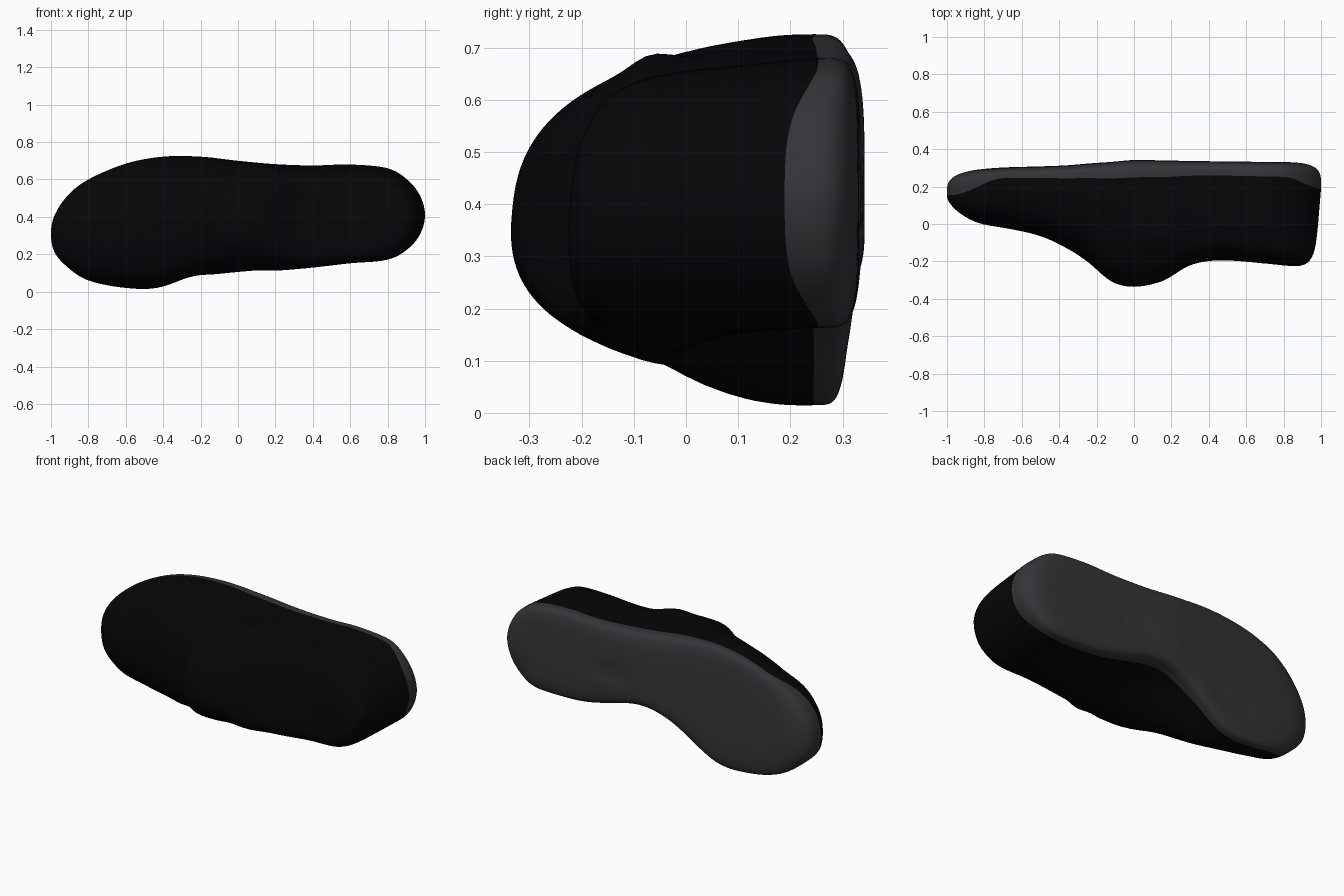
import bpy, bmesh, math
from mathutils import Vector

if "Cube" in bpy.data.objects:
    bpy.data.objects.remove(bpy.data.objects["Cube"])

# Footprint stations: x, lower edge z, upper edge z
FOOT = [(-1, .31, .31), (-.98, .21, .41), (-.91, .13, .515), (-.8, .06, .60), (-.6, .016, .685),
        (-.4, .0, .722), (-.2, .05, .722), (0, .08, .70), (.2, .10, .682), (.4, .125, .675),
        (.6, .15, .68), (.8, .17, .66), (.91, .23, .595), (.975, .31, .51), (1, .41, .41)]
# Side profile: x, front y, rear y, squareness of the section, sideways slope of the front
SIDE = [(-1, .06, .26, 2.4, 0), (-.95, .03, .275, 2.4, 0), (-.85, .0, .29, 2.5, 0),
        (-.7, -.02, .302, 2.5, 0), (-.5, -.065, .308, 2.4, .0), (-.35, -.135, .314, 2.3, .02),
        (-.25, -.20, .323, 2.3, .05), (-.12, -.305, .332, 2.4, .1), (0, -.333, .342, 2.5, .1),
        (.15, -.30, .34, 2.9, .1), (.3, -.205, .337, 5, .12), (.45, -.175, .335, 7, .13),
        (.7, -.195, .332, 7, .12), (.9, -.226, .33, 7, .08), (1, -.23, .325, 7, .06)]


def catmull(a, b, c, d, t):
    return [.5 * (2*q + (r-p)*t + (2*p-5*q+4*r-s)*t*t + (3*q-p-3*r+s)*t**3)
            for p, q, r, s in zip(a, b, c, d)]


def side(x):
    """Smooth (non-uniform Hermite) lookup in the side profile."""
    x = max(-1, min(1, x))
    last = len(SIDE) - 1
    i = next((k for k in range(last) if x <= SIDE[k+1][0]), last-1)
    slope = lambda k, c: ((SIDE[min(k+1, last)][c] - SIDE[max(k-1, 0)][c]) /
                          (SIDE[min(k+1, last)][0] - SIDE[max(k-1, 0)][0]))
    w = SIDE[i+1][0] - SIDE[i][0]
    t = (x-SIDE[i][0]) / w
    return [(2*t**3-3*t*t+1)*SIDE[i][c] + (t**3-2*t*t+t)*w*slope(i, c)
            + (3*t*t-2*t**3)*SIDE[i+1][c] + (t**3-t*t)*w*slope(i+1, c) for c in range(1, 5)]


def footprint(steps=6):
    flip = lambda p: (p[0], p[2], p[1])
    pts = [flip(FOOT[1])] + FOOT + [flip(FOOT[-2])]
    out = [catmull(*pts[i:i+4], k/steps) for i in range(len(FOOT)-1) for k in range(steps)]
    return out + [FOOT[-1]]


OUT = footprint()
LOOP = [(x, t, (b+t)/2) for x, b, t in OUT] + [(x, b, (b+t)/2) for x, b, t in OUT[-2:0:-1]]


def ramp(v):
    v = max(0, min(1, v))
    return v*v*(3-2*v)


def ring(a, front):
    """One contour; a runs from 0 at the side wall to 1 at the centre line."""
    verts = []
    for x, z, zc in LOOP:
        n = side(x)[2] if front else 4.5
        ang = a * math.pi / 2
        s = max(0, math.cos(ang)) ** (2/n)
        h = math.sin(ang) ** (2/n)
        nx = x * (1 - .3*(1-s))
        yf, yb, _, slope = side(nx)
        mid = yb - .025 - (yb-yf) * (.1 + .3*ramp((-.7-x)/.3) + .1*ramp((x-.8)/.2))
        nz = zc + s*(z-zc)
        if front:
            y = mid + (yf + slope*(nz-zc) - mid)*h
            if nx > .1 and z > zc:            # collar leans in on the upper side
                nz -= .035*h*s*(z-zc)/.25 * min(1, (nx-.1)/.2)
            if nx > .7:                       # heel leans in towards the collar
                nx -= .035*h*(nx-.7)/.3
        else:
            y = mid + (yb-mid)*h
            # shallow slot in the sole
            y -= .02*math.exp(-((nx-.25)/.12)**4 - ((nz-.42)/.03)**2)
        if z < zc:                            # arch: narrow waist of the sole
            nz += .17*s*math.exp(-((nx-.03)/(.36 if nx > .03 else .33))**2) * ramp((y+.08)/.36)
        else:                                 # small bump beside the tongue
            nz += .03*s*math.exp(-((nx-.1)/.1)**2 - ((y+.07)/.06)**2)
        verts.append(Vector((nx, y, nz)))
    return verts


def shell(name, front, colour, count=32):
    bm = bmesh.new()
    rings = [[bm.verts.new(v) for v in ring(k/count, front)] for k in range(count+1)]
    n = len(LOOP)
    for r, q in zip(rings, rings[1:]):
        for i in range(n):
            j = (i+1) % n
            bm.faces.new((r[i], r[j], q[j], q[i]))
    bmesh.ops.remove_doubles(bm, verts=bm.verts, dist=.0004)
    bmesh.ops.recalc_face_normals(bm, faces=bm.faces)
    # open shells: make the large face point outward
    s = sum(f.normal.y * f.calc_area() for f in bm.faces)
    if (s > 0) == front:
        bmesh.ops.reverse_faces(bm, faces=bm.faces)
    me = bpy.data.meshes.new(name)
    bm.to_mesh(me)
    bm.free()
    for p in me.polygons:
        p.use_smooth = True
    mat = bpy.data.materials.new(name + "_colour")
    mat.diffuse_color = colour
    mat.use_nodes = True
    mat.node_tree.nodes["Principled BSDF"].inputs["Base Color"].default_value = mat.diffuse_color
    me.materials.append(mat)
    ob = bpy.data.objects.new(name, me)
    bpy.context.collection.objects.link(ob)
    return ob


# Rounded upper with tongue and collar, then the flat sole
shell("shoe_upper", True, (.002, .002, .003, 1))
shell("shoe_sole", False, (.035, .036, .041, 1))
